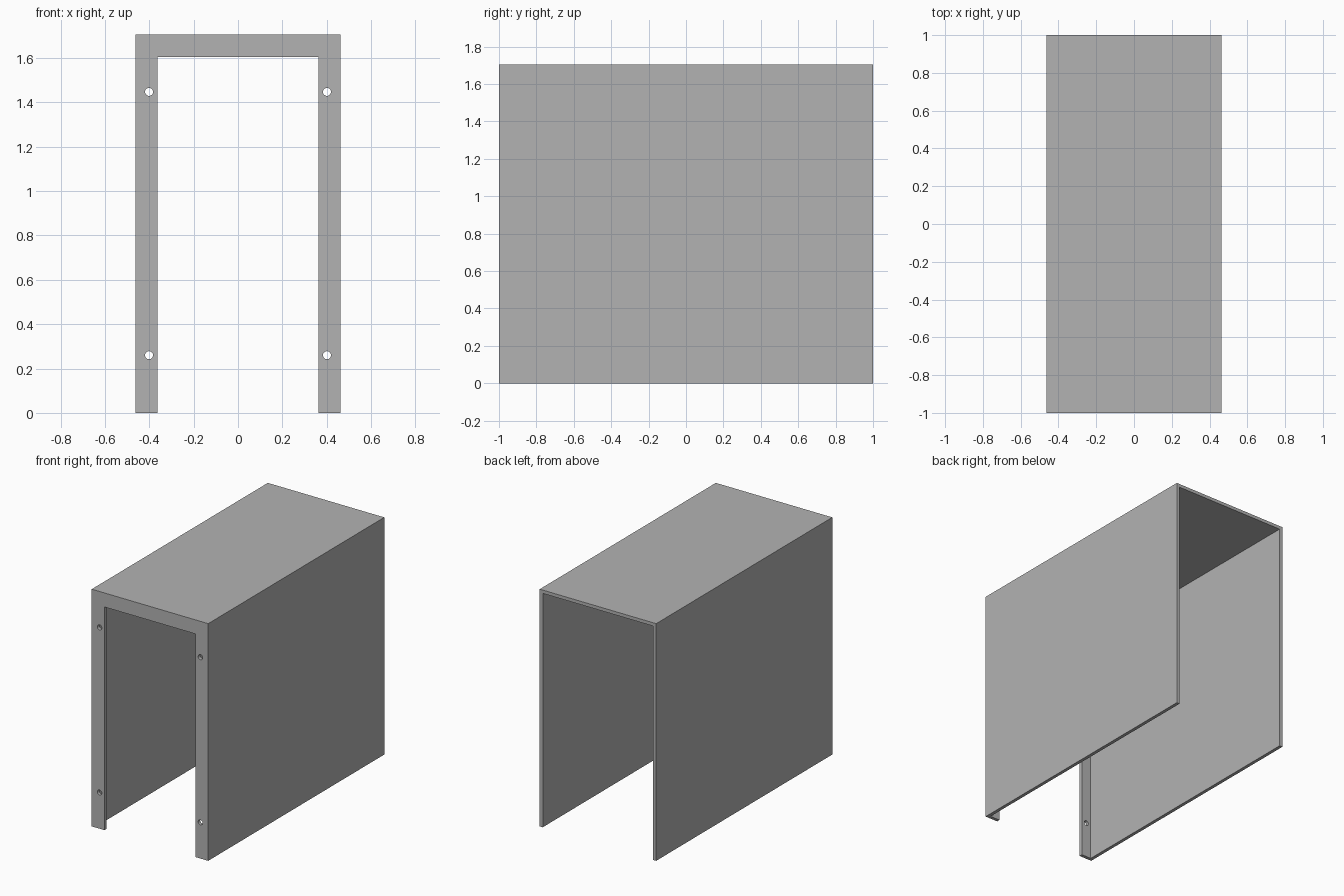
import bpy

HALF_W, HALF_L, HEIGHT = 0.463, 1.0, 1.705
SHEET = 0.024      # sheet thickness
LIP = 0.101        # width of the front flange
HOLE_R = 0.018

if "Cube" in bpy.data.objects:
    bpy.data.objects.remove(bpy.data.objects["Cube"], do_unlink=True)

grey = bpy.data.materials.new("plain grey")
grey.use_nodes = True
colour = (0.45, 0.45, 0.45, 1)
grey.diffuse_color = colour
grey.node_tree.nodes["Principled BSDF"].inputs["Base Color"].default_value = colour


def box(name, low, high):
    """Box spanning two opposite corners."""
    bpy.ops.mesh.primitive_cube_add(size=1)
    ob = bpy.context.object
    ob.name = name
    ob.location = [(a + b) / 2 for a, b in zip(low, high)]
    ob.scale = [b - a for a, b in zip(low, high)]
    bpy.ops.object.transform_apply(location=True, rotation=False, scale=True)
    return ob


def cut(target, cutter):
    """Subtract the cutter from the target, then remove it."""
    cutter.hide_render = True
    mod = target.modifiers.new("cut", "BOOLEAN")
    mod.operation = "DIFFERENCE"
    mod.solver = "EXACT"
    mod.object = cutter
    bpy.context.view_layer.objects.active = target
    bpy.ops.object.modifier_apply(modifier=mod.name)
    bpy.data.objects.remove(cutter, do_unlink=True)


# Outer block of the folded sheet cover
cover = box("cover", (-HALF_W, -HALF_L, 0), (HALF_W, HALF_L, HEIGHT))
cover.data.materials.append(grey)

# Cavity, open at the back and the bottom
inner = HALF_W - SHEET
cut(cover, box("cavity_cutter", (-inner, SHEET - HALF_L, -0.2),
               (inner, HALF_L + 0.2, HEIGHT - SHEET)))

# Front opening, which leaves the flange
inner = HALF_W - LIP
cut(cover, box("opening_cutter", (-inner, -HALF_L - 0.2, -0.3),
               (inner, 0, HEIGHT - LIP)))

# Four screw holes through the flange
for x in (-0.401, 0.401):
    for z in (0.26, 1.447):
        bpy.ops.mesh.primitive_cylinder_add(
            vertices=32, radius=HOLE_R, depth=0.2,
            location=(x, -HALF_L, z), rotation=(1.570796, 0, 0))
        cut(cover, bpy.context.object)

# Flat sheet faces, smooth hole walls
bpy.ops.object.select_all(action="DESELECT")
cover.select_set(True)
bpy.context.view_layer.objects.active = cover
bpy.ops.object.shade_smooth_by_angle()
